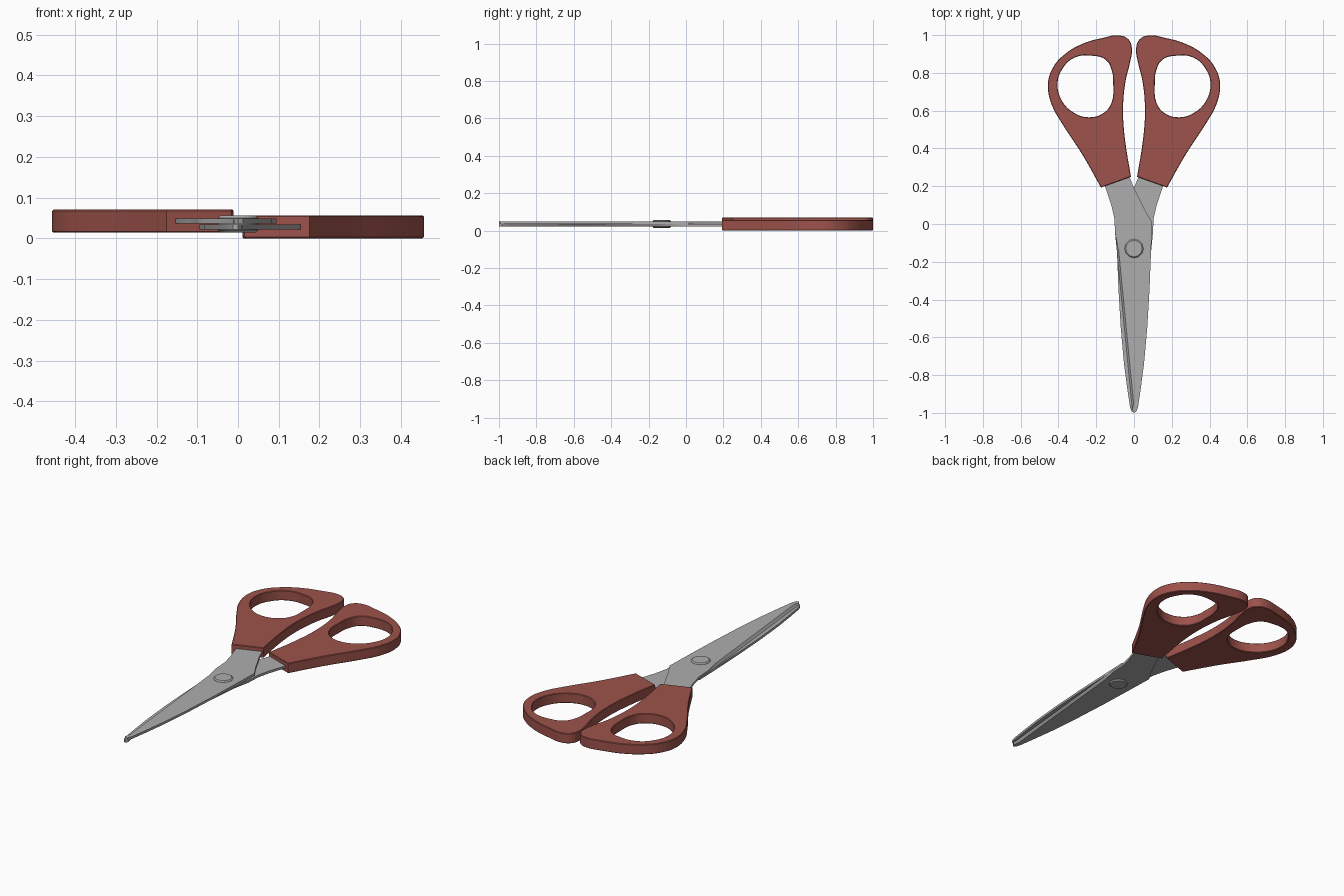
import bpy, bmesh, math
from mathutils import Matrix, Vector

cube = bpy.data.objects.get("Cube")
if cube:
    bpy.data.objects.remove(cube, do_unlink=True)

MID = 0.035  # height of the plane where the two halves meet


def material(name, colour):
    mat = bpy.data.materials.new(name)
    mat.use_nodes = True
    mat.diffuse_color = (*colour, 1)
    bsdf = mat.node_tree.nodes["Principled BSDF"]
    bsdf.inputs["Base Color"].default_value = (*colour, 1)
    bsdf.inputs["Roughness"].default_value = 0.6
    return mat


red = material("handle red", (0.34, 0.085, 0.07))
steel = material("blade grey", (0.42, 0.42, 0.42))


def add_object(name, mesh, mat, angle=30):
    mesh.materials.clear()
    mesh.materials.append(mat)
    obj = bpy.data.objects.new(name, mesh)
    bpy.context.collection.objects.link(obj)
    bpy.ops.object.select_all(action='DESELECT')
    obj.select_set(True)
    bpy.context.view_layer.objects.active = obj
    bpy.ops.object.shade_smooth_by_angle(angle=math.radians(angle))
    return obj


def turned_copy(obj, name):
    """The other half is the same part rolled half a turn about the long axis."""
    mesh = obj.data.copy()
    pivot = Matrix.Translation((0, 0, MID))
    mesh.transform(pivot @ Matrix.Rotation(math.pi, 4, 'Y') @ pivot.inverted())
    copy = bpy.data.objects.new(name, mesh)
    bpy.context.collection.objects.link(copy)


def add_loop(curve, points, corners=()):
    spline = curve.splines.new('BEZIER')
    spline.bezier_points.add(len(points) - 1)
    spline.use_cyclic_u = True
    spline.resolution_u = 4
    for i, (bp, (x, y)) in enumerate(zip(spline.bezier_points, points)):
        bp.co = (-x, y, 0)
        kind = 'VECTOR' if i in corners else 'AUTO'
        bp.handle_left_type = bp.handle_right_type = kind


# Handle: filled outline with a finger hole and softened rims
outer = [(.016, .25), (.175, .193), (.275, .37), (.386, .54), (.435, .63),
         (.456, .74), (.428, .83), (.365, .9), (.27, .955), (.165, .985),
         (.075, .998), (.027, .975), (.011, .925), (.02, .86), (.045, .755),
         (.058, .605), (.048, .45)]
hole = [(.212, .89), (.148, .868), (.117, .81), (.11, .74), (.12, .64),
        (.165, .585), (.243, .565), (.32, .59), (.38, .65), (.405, .74),
        (.38, .82), (.317, .88)]
rim = 0.003
thickness = 0.056
curve = bpy.data.curves.new("handle_outline", 'CURVE')
curve.dimensions = '2D'
curve.fill_mode = 'BOTH'
add_loop(curve, outer, corners=(0, 1))
add_loop(curve, hole)
curve.extrude = thickness / 2 - rim
curve.bevel_depth = rim
curve.bevel_resolution = 0
curve.offset = -rim
helper = bpy.data.objects.new("handle_outline", curve)
bpy.context.collection.objects.link(helper)
bpy.context.view_layer.update()
graph = bpy.context.evaluated_depsgraph_get()
handle_mesh = bpy.data.meshes.new_from_object(helper.evaluated_get(graph))
bpy.data.objects.remove(helper, do_unlink=True)

bm = bmesh.new()
bm.from_mesh(handle_mesh)
bmesh.ops.remove_doubles(bm, verts=bm.verts, dist=0.0001)
bmesh.ops.recalc_face_normals(bm, faces=bm.faces)
bmesh.ops.translate(bm, verts=bm.verts, vec=(0, 0, 2 * MID - thickness / 2))
bm.to_mesh(handle_mesh)
bm.free()
handle = add_object("right_handle", handle_mesh, red)
turned_copy(handle, "left_handle")

# Blade: flat plate from the tang to the tip, with a ground cutting edge
outline = [(-.15, .26), (-.155, .205), (-.12, .1), (-.104, .03), (-.1, -.05),
           (-.09, -.15), (-.051, -.55), (-.012, -.95), (-.01, -.985), (0, -1),
           (.012, -.993), (.021, -.97), (.036, -.87), (.053, -.74),
           (.07, -.55), (.082, -.35), (.09, -.15), (.095, .01), (.06, .07),
           (.02, .15), (0, .19), (-.022, .245), (-.03, .28)]
bm = bmesh.new()
face = bm.faces.new([bm.verts.new((x, y, MID + 0.001)) for x, y in outline])
grown = bmesh.ops.extrude_face_region(bm, geom=[face])
top = [v for v in grown["geom"] if isinstance(v, bmesh.types.BMVert)]
for v in top:
    v.co.z += 0.013
    if v.co.x < 0 and -0.96 < v.co.y < -0.1:
        v.co.x += 0.010
bmesh.ops.recalc_face_normals(bm, faces=bm.faces)
blade_mesh = bpy.data.meshes.new("upper_blade")
bm.to_mesh(blade_mesh)
bm.free()
blade = add_object("upper_blade", blade_mesh, steel)
turned_copy(blade, "lower_blade")

# Pivot rivet: short pin with a chamfered head on both sides
bm = bmesh.new()
bmesh.ops.create_cone(bm, cap_ends=True, segments=12, radius1=0.05,
                      radius2=0.05, depth=0.042)
rims = [e for e in bm.edges if abs(e.verts[0].co.z - e.verts[1].co.z) < 0.001]
bmesh.ops.bevel(bm, geom=rims, offset=0.006, segments=1, affect='EDGES')
bmesh.ops.translate(bm, verts=bm.verts, vec=Vector((0, -0.13, MID)))
rivet_mesh = bpy.data.meshes.new("pivot_rivet")
bm.to_mesh(rivet_mesh)
bm.free()
add_object("pivot_rivet", rivet_mesh, steel, angle=35)
